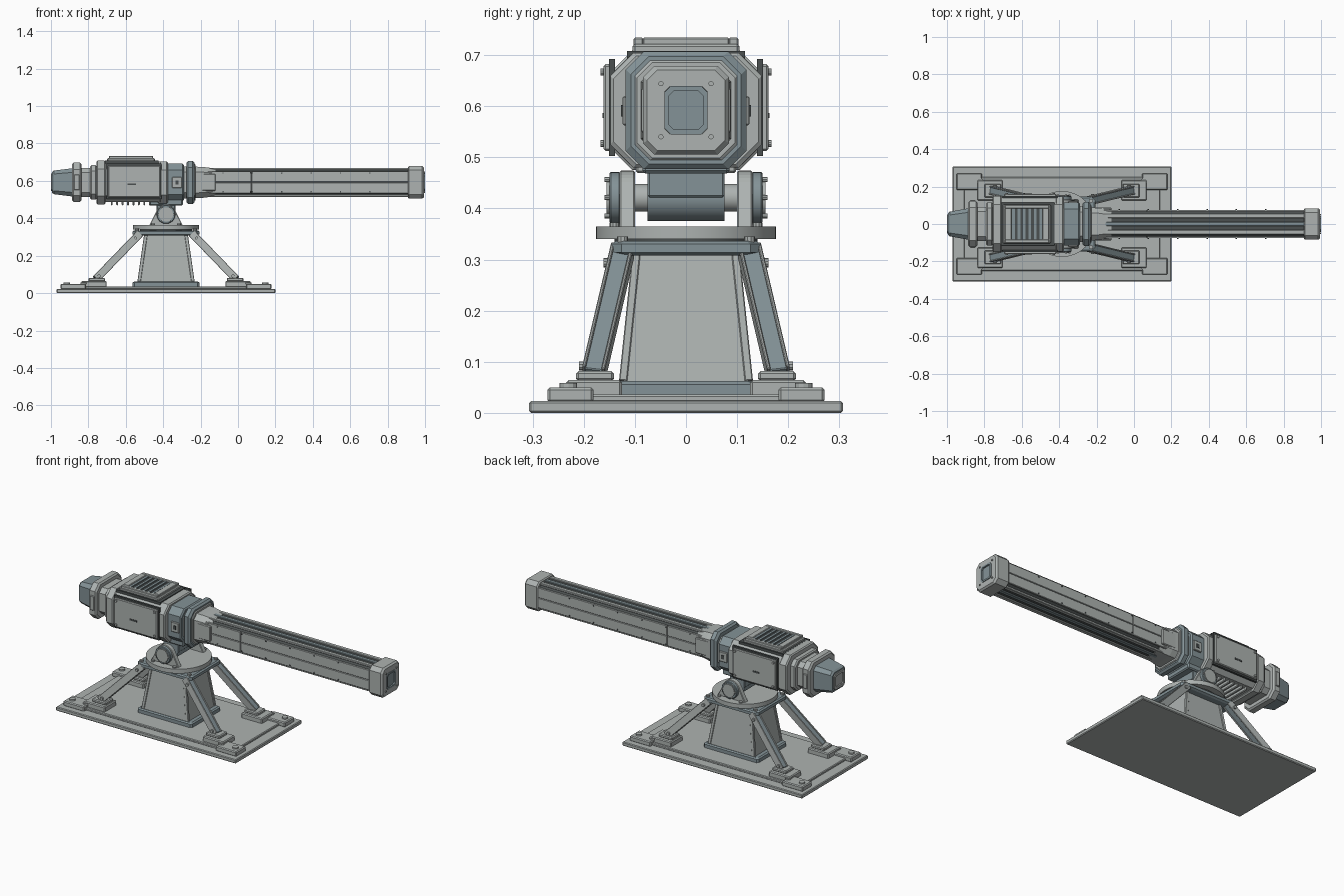
import bpy, bmesh, math
from mathutils import Vector, Matrix

cube = bpy.data.objects.get("Cube")
if cube:
    bpy.data.objects.remove(cube, do_unlink=True)

CX, AX = -0.385, 0.592   # pedestal centre in x, barrel axis height


def material(name, rgb):
    m = bpy.data.materials.new(name)
    m.use_nodes = True
    m.diffuse_color = (*rgb, 1)
    m.node_tree.nodes["Principled BSDF"].inputs["Base Color"].default_value = (*rgb, 1)
    return m


LIGHT = material("light grey", (0.42, 0.45, 0.44))
BLUE = material("blue grey", (0.23, 0.29, 0.31))
DARK = material("dark grey", (0.07, 0.08, 0.08))


def finish(name, bm, mat, bevel=0.0, smooth=False):
    bmesh.ops.recalc_face_normals(bm, faces=bm.faces)
    me = bpy.data.meshes.new(name)
    bm.to_mesh(me)
    bm.free()
    ob = bpy.data.objects.new(name, me)
    bpy.context.collection.objects.link(ob)
    me.materials.append(mat)
    if bevel:
        b = ob.modifiers.new("edge", "BEVEL")
        b.width, b.segments = bevel, 1
    if smooth:
        bpy.ops.object.select_all(action="DESELECT")
        ob.select_set(True)
        bpy.context.view_layer.objects.active = ob
        bpy.ops.object.shade_smooth_by_angle(angle=math.radians(35))
    return ob


def box(name, xr, yr, zr, mat, bevel=0.0):
    lo, hi = Vector((xr[0], yr[0], zr[0])), Vector((xr[1], yr[1], zr[1]))
    bm = bmesh.new()
    bmesh.ops.create_cube(bm, size=1, matrix=Matrix.Translation((lo + hi) / 2)
                          @ Matrix.Diagonal((*(hi - lo), 1)))
    return finish(name, bm, mat, bevel)


def cyl(name, a, b, r, mat, seg=32, bevel=0.0):
    a, b = Vector(a), Vector(b)
    rot = (b - a).to_track_quat("Z", "Y").to_matrix().to_4x4()
    bm = bmesh.new()
    bmesh.ops.create_cone(bm, cap_ends=True, segments=seg, radius1=r, radius2=r,
                          depth=(b - a).length, matrix=Matrix.Translation((a + b) / 2) @ rot)
    return finish(name, bm, mat, bevel, seg > 12)


def loft(name, stations, mat, along_z=False):
    """Chamfered rectangles (position, half width, half height, chamfer) joined along an axis."""
    bm = bmesh.new()
    rings = []
    for p, u, v, c in stations:
        ring = []
        for s, t in ((1, 1), (-1, 1), (-1, -1), (1, -1)):
            pair = [(s * u, t * (v - c)), (s * (u - c), t * v)]
            for a, b in (pair if s == t else pair[::-1]):
                co = (CX + a, b, p) if along_z else (p, a, AX + b)
                ring.append(bm.verts.new(co))
        rings.append(ring)
    for r, q in zip(rings, rings[1:]):
        for i in range(8):
            j = (i + 1) % 8
            bm.faces.new((r[i], r[j], q[j], q[i]))
    bm.faces.new(rings[0])
    bm.faces.new(rings[-1])
    return finish(name, bm, mat)


def block(name, x0, x1, hy, hz, c, mat, e=0.006):
    """Chamfered collar around the barrel axis with eased edges."""
    return loft(name, [(x0, hy - e, hz - e, c), (x0 + e, hy, hz, c),
                       (x1 - e, hy, hz, c), (x1, hy - e, hz - e, c)], mat)


def beam(name, a, b, wx, wy, off, mat):
    a, b = Vector(a), Vector(b)
    z = (b - a).normalized()
    x = Vector((0, 1, 0)).cross(z).normalized()
    y = z.cross(x)
    m = Matrix((x, y, z)).transposed().to_4x4()
    m.translation = (a + b) / 2 + y * off
    bm = bmesh.new()
    bmesh.ops.create_cube(bm, size=1, matrix=m @ Matrix.Diagonal((wx, wy, (b - a).length, 1)))
    return finish(name, bm, mat, 0.002)


def span(c, h):
    return (c - h, c + h)


# Base plate and raised deck
box("base_plate", span(CX, 0.585), (-0.307, 0.307), (0, 0.023), LIGHT, 0.004)
box("base_deck", span(CX, 0.525), (-0.25, 0.25), (0.02, 0.036), LIGHT, 0.004)

# Corner pads, bolts, feet and channel struts
for sx in (-1, 1):
    for sy in (-1, 1):
        def X(d): return CX + sx * d
        box("corner_pad", span(X(0.495), 0.068), span(sy * 0.226, 0.045), (0.02, 0.05), LIGHT, 0.005)
        box("foot_pad", span(X(0.385), 0.068), span(sy * 0.18, 0.055), (0.03, 0.064), LIGHT, 0.005)
        box("foot_clamp", span(X(0.37), 0.045), span(sy * 0.178, 0.037), (0.062, 0.082), LIGHT, 0.005)
        for d in (0.44, 0.53):
            cyl("pad_bolt", (X(d), sy * 0.23, 0.048), (X(d), sy * 0.23, 0.058), 0.017, LIGHT, 12)
        a, b = (X(0.375), sy * 0.181, 0.075), (X(0.14), sy * 0.124, 0.318)
        beam("strut_web", a, b, 0.03, 0.036, 0, BLUE)
        for o in (-0.019, 0.019):
            beam("strut_flange", a, b, 0.042, 0.007, o, LIGHT)
        for t in (0.07, 0.9):
            p = Vector(a).lerp(Vector(b), t)
            cyl("strut_pin", p, p + Vector((0, sy * 0.032, 0)), 0.009, LIGHT, 10)

# Tapered pedestal with corner ribs and flanges
loft("pedestal", [(0.05, 0.15, 0.128, 0.004), (0.315, 0.112, 0.1, 0.004)], LIGHT, True)
loft("pedestal_foot", [(0.034, 0.178, 0.137, 0.01), (0.056, 0.178, 0.137, 0.01),
                       (0.062, 0.17, 0.13, 0.01)], BLUE, True)
for sx in (-1, 1):
    for sy in (-1, 1):
        beam("pedestal_rib", (CX + sx * 0.144, sy * 0.123, 0.062),
             (CX + sx * 0.108, sy * 0.097, 0.312), 0.018, 0.016, 0, LIGHT)
loft("top_flange", [(0.308, 0.165, 0.135, 0.02), (0.314, 0.178, 0.146, 0.02),
                    (0.33, 0.178, 0.146, 0.02), (0.336, 0.17, 0.138, 0.02)], BLUE, True)
for sx in (-1, 1):
    for sy in (-1, 1):
        cyl("flange_bolt", (CX + sx * 0.155, sy * 0.124, 0.33),
            (CX + sx * 0.155, sy * 0.124, 0.345), 0.011, LIGHT, 10)
cyl("turntable_neck", (CX, 0, 0.33), (CX, 0, 0.342), 0.14, DARK, 40)
cyl("turntable", (CX, 0, 0.34), (CX, 0, 0.365), 0.176, LIGHT, 56)

# Trunnion yoke: profile ears, hub and caps
for sy in (-1, 1):
    bm = bmesh.new()
    pts = [(CX - 0.09, 0.362), (CX + 0.09, 0.362)]
    for i in range(13):
        t = math.radians(25 + i * 130 / 12)
        pts.append((CX + 0.053 * math.cos(t), 0.421 + 0.053 * math.sin(t)))
    f = bm.faces.new([bm.verts.new((x, sy * 0.1, z)) for x, z in pts])
    g = bmesh.ops.extrude_face_region(bm, geom=[f])["geom"]
    bmesh.ops.translate(bm, vec=(0, sy * 0.03, 0),
                        verts=[v for v in g if isinstance(v, bmesh.types.BMVert)])
    finish("yoke_ear", bm, LIGHT, 0.003)
    cyl("trunnion_cap", (CX, sy * 0.128, 0.421), (CX, sy * 0.15, 0.421), 0.05, BLUE, 32, 0.003)
    cyl("trunnion_face", (CX, sy * 0.148, 0.421), (CX, sy * 0.156, 0.421), 0.038, LIGHT, 32)
    for i in range(6):
        t = i * math.pi / 3
        x, z = CX + 0.041 * math.cos(t), 0.421 + 0.041 * math.sin(t)
        cyl("cap_bolt", (x, sy * 0.149, z), (x, sy * 0.159, z), 0.005, LIGHT, 8)
    for x in (-0.07, 0.07):
        cyl("yoke_bolt", (CX + x, sy * 0.14, 0.36), (CX + x, sy * 0.14, 0.372), 0.01, LIGHT, 10)
cyl("trunnion_shaft", (CX, -0.12, 0.421), (CX, 0.12, 0.421), 0.027, LIGHT)
cyl("trunnion_hub", (CX, -0.075, 0.421), (CX, 0.075, 0.421), 0.046, BLUE)
box("cradle", (-0.435, -0.335), (-0.075, 0.075), (0.421, 0.5), BLUE, 0.004)
box("cradle_plate", (-0.475, -0.295), (-0.085, 0.085), (0.468, 0.505), BLUE, 0.006)

# Main housing, collars and rear cap
block("housing", -0.715, -0.41, 0.145, 0.106, 0.035, LIGHT)
block("housing_rear_flange", -0.757, -0.708, 0.15, 0.117, 0.045, LIGHT)
block("housing_front_flange", -0.43, -0.375, 0.148, 0.112, 0.045, LIGHT)
block("neck", -0.38, -0.29, 0.115, 0.1, 0.035, BLUE)
block("neck_ring", -0.3, -0.27, 0.095, 0.085, 0.03, LIGHT)
block("front_collar", -0.276, -0.232, 0.118, 0.115, 0.035, BLUE, 0.01)
block("front_collar_face", -0.24, -0.226, 0.1, 0.097, 0.03, LIGHT, 0.004)
block("rear_neck", -0.845, -0.75, 0.092, 0.078, 0.025, LIGHT)
block("rear_neck_band", -0.79, -0.755, 0.115, 0.092, 0.03, LIGHT)
block("rear_collar", -0.887, -0.838, 0.122, 0.105, 0.035, LIGHT, 0.008)
loft("rear_cap", [(-0.88, 0.085, 0.076, 0.022), (-0.985, 0.066, 0.063, 0.018),
                  (-0.994, 0.058, 0.055, 0.016)], BLUE)
loft("rear_frame", [(-0.985, 0.05, 0.047, 0.012), (-1.0, 0.05, 0.047, 0.012),
                    (-1.0, 0.036, 0.033, 0.008), (-0.995, 0.034, 0.031, 0.008)], LIGHT)

# Side plates, clasps and lugs
for sy in (-1, 1):
    box("side_gasket", (-0.702, -0.408), span(sy * 0.145, 0.006), (0.503, 0.692), DARK)
    box("side_plate", (-0.695, -0.415), span(sy * 0.15, 0.011), (0.512, 0.682), LIGHT, 0.004)
    box("side_slot", (-0.592, -0.545), span(sy * 0.161, 0.002), (0.577, 0.587), DARK)
    for x in (-0.68, -0.43):
        for z in (0.527, 0.667):
            cyl("side_bolt", (x, sy * 0.158, z), (x, sy * 0.167, z), 0.007, LIGHT, 10)
    box("neck_clasp", (-0.352, -0.3), span(sy * 0.114, 0.01), (0.562, 0.62), LIGHT, 0.003)
    box("clasp_slot", (-0.335, -0.317), span(sy * 0.124, 0.003), (0.58, 0.602), DARK)
    box("rear_lug", (-0.876, -0.848), span(sy * 0.122, 0.006), (0.55, 0.635), LIGHT, 0.003)

# Roof hatch with slatted grille
box("roof_gasket", (-0.712, -0.425), (-0.115, 0.115), (0.69, 0.708), DARK)
box("roof_plate", (-0.7, -0.445), (-0.105, 0.105), (0.695, 0.722), LIGHT, 0.005)
for s in (-1, 1):
    box("roof_rail", (-0.69, -0.455), span(s * 0.093, 0.01), (0.715, 0.734), LIGHT, 0.003)
    box("roof_end", span(-0.572 + s * 0.1, 0.018), (-0.085, 0.085), (0.715, 0.734), LIGHT, 0.003)
box("grille_well", (-0.655, -0.49), (-0.083, 0.083), (0.715, 0.725), DARK)
for i in range(6):
    box("grille_slat", span(-0.644 + i * 0.029, 0.007), (-0.083, 0.083), (0.72, 0.731), BLUE)

# Cooling ribs beneath the housing
for i in range(8):
    box("cooling_rib", span(-0.675 + i * 0.029, 0.005), (-0.098, 0.098), (0.469, 0.495), LIGHT, 0.004)

# Barrel core with plated sides and ribbed top and bottom
block("barrel_core", -0.24, 0.92, 0.071, 0.071, 0.024, DARK)
loft("barrel_root", [(-0.235, 0.088, 0.084, 0.028), (-0.19, 0.086, 0.083, 0.028),
                     (-0.12, 0.074, 0.074, 0.026)], LIGHT)
for s in (-1, 1):
    for x0, x1 in ((-0.2, 0.068), (0.072, 0.912)):
        for t in (-1, 1):
            box("barrel_side_plate", (x0, x1), span(s * 0.071, 0.005),
                span(AX + t * 0.0305, 0.029), LIGHT, 0.002)
    for y in (-0.044, 0, 0.044):
        box("barrel_rail", (-0.2, 0.912), span(y, 0.011), span(AX + s * 0.072, 0.006),
            BLUE if y == 0 else LIGHT, 0.002)
    for i in range(6):
        x = -0.08 + i * 0.157
        for z in (AX - 0.05, AX + 0.05):
            cyl("barrel_rivet", (x, s * 0.074, z), (x, s * 0.079, z), 0.004, DARK, 8)
    box("barrel_bracket", (-0.21, -0.12), span(s * 0.08, 0.007), span(AX, 0.045), LIGHT, 0.004)

# Muzzle block with square bore
loft("muzzle", [(0.908, 0.078, 0.081, 0.022), (0.914, 0.084, 0.087, 0.022),
                (0.985, 0.084, 0.087, 0.022), (0.995, 0.076, 0.079, 0.02),
                (0.995, 0.042, 0.046, 0.01), (0.975, 0.036, 0.04, 0.008),
                (0.925, 0.034, 0.038, 0.008)], LIGHT)
loft("bore_rim", [(0.99, 0.042, 0.047, 0.012), (0.999, 0.042, 0.047, 0.012),
                  (0.999, 0.033, 0.038, 0.009), (0.94, 0.033, 0.038, 0.009)], BLUE)
box("bore_end", (0.935, 0.943), (-0.032, 0.032), span(AX, 0.036), LIGHT)
for s in (-1, 1):
    box("bore_guide", (0.94, 0.99), span(s * 0.031, 0.004), span(AX, 0.026), LIGHT)
    for t in (-1, 1):
        cyl("muzzle_bolt", (0.99, s * 0.049, AX + t * 0.052), (1.0, s * 0.049, AX + t * 0.052), 0.005, LIGHT, 10)
